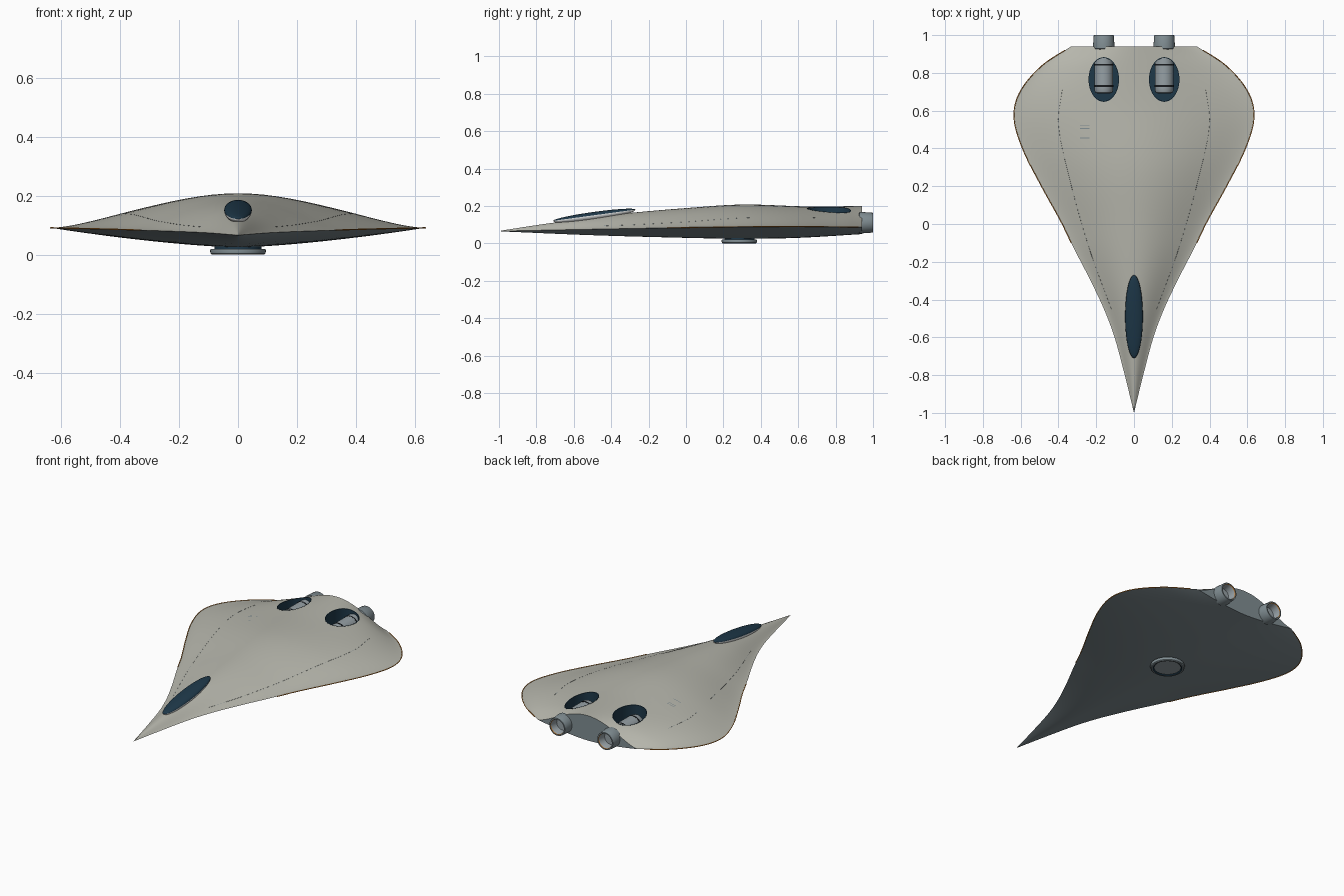
import bpy, bmesh, math

if "Cube" in bpy.data.objects:
    bpy.data.objects.remove(bpy.data.objects["Cube"])


def material(name, rgb):
    m = bpy.data.materials.new(name)
    lin = [(c / 255 / 12.92 if c < 11 else ((c / 255 + 0.055) / 1.055) ** 2.4) for c in rgb]
    m.diffuse_color = (*lin, 1)
    m.use_nodes = True
    m.node_tree.nodes["Principled BSDF"].inputs["Base Color"].default_value = m.diffuse_color
    return m


HULL = material("warm grey", (183, 183, 173))
STEEL = material("blue grey", (128, 141, 146))
CASING = material("engine grey", (150, 160, 165))
WHITE = material("off white", (232, 234, 234))
GLASS = material("deep blue", (30, 56, 73))
BLACK = material("near black", (24, 27, 30))
ORANGE = material("orange", (205, 128, 45))


def curve(points, y):
    """Smooth interpolation through (y, value) points."""
    n = len(points)

    def slope(i):
        a, b = points[max(i - 1, 0)], points[min(i + 1, n - 1)]
        return (b[1] - a[1]) / (b[0] - a[0])
    for i in range(n - 1):
        (y0, v0), (y1, v1) = points[i], points[i + 1]
        if y <= y1 or i == n - 2:
            h = y1 - y0
            t = (y - y0) / h
            return ((2*t**3 - 3*t*t + 1) * v0 + (t**3 - 2*t*t + t) * h * slope(i)
                    + (3*t*t - 2*t**3) * v1 + (t**3 - t*t) * h * slope(i + 1))


WIDTH = [(-1, 0), (-.8, .049), (-.6, .103), (-.46, .155), (-.3, .23), (-.135, .315), (.01, .385),
         (.21, .495), (.40, .59), (.565, .635), (.70, .603), (.84, .485), (.94, .333)]
TOP = [(-1, .067), (-.75, .105), (-.5, .138), (-.3, .163), (0, .189), (.3, .208), (.65, .198), (.94, .2)]
EDGE = [(-1, .066), (-.5, .076), (.2, .088), (.6, .091), (.94, .087)]
BASE = [(-1, .065), (-.5, .044), (0, .03), (.3, .025), (.6, .03), (.94, .05)]
SEAM = [(-.45, .12), (-.135, .235), (.235, .34), (.53, .40), (.71, .38)]


def top_z(x, y):
    u = min(abs(x) / curve(WIDTH, y), 1)
    e = curve(EDGE, y)
    return e + (curve(TOP, y) - e) * (1 - u * u) ** 1.65


def base_z(x, y):
    u = min(abs(x) / curve(WIDTH, y), 1)
    e = curve(EDGE, y)
    return e - (e - curve(BASE, y)) * (1 - u ** 1.6)


def smooth(ob, angle=35):
    bpy.ops.object.select_all(action='DESELECT')
    ob.select_set(True)
    bpy.context.view_layer.objects.active = ob
    bpy.ops.object.shade_smooth_by_angle(angle=math.radians(angle))


def finish(bm, name, mats, angle=35):
    bmesh.ops.recalc_face_normals(bm, faces=bm.faces)
    me = bpy.data.meshes.new(name)
    bm.to_mesh(me)
    bm.free()
    ob = bpy.data.objects.new(name, me)
    bpy.context.collection.objects.link(ob)
    for m in mats:
        me.materials.append(m)
    smooth(ob, angle)
    return ob


def lathe(name, profile, mats, place, seg=40, mat_of=None):
    """Revolve (radius, height) points; place maps the local point to the model."""
    bm = bmesh.new()
    rings = [[bm.verts.new(place(r * math.cos(2*math.pi*k/seg), r * math.sin(2*math.pi*k/seg), h))
              for k in range(seg)] for r, h in profile]
    n = len(rings)
    for i in range(n - 1):
        for k in range(seg):
            f = bm.faces.new((rings[i][k], rings[i][(k+1) % seg],
                              rings[i+1][(k+1) % seg], rings[i+1][k]))
            f.material_index = mat_of[i] if mat_of else 0
    for i, ring in ((0, rings[0]), (n - 1, rings[-1])):
        f = bm.faces.new(ring)
        f.material_index = mat_of[i] if mat_of else 0
    return finish(bm, name, mats)


def line(name, points, radius, mat):
    """Thin round strip along a path."""
    cu = bpy.data.curves.new(name, 'CURVE')
    cu.dimensions, cu.bevel_depth, cu.bevel_resolution = '3D', radius, 1
    sp = cu.splines.new('POLY')
    sp.points.add(len(points) - 1)
    for p, co in zip(sp.points, points):
        p.co = (*co, 1)
    cu.materials.append(mat)
    bpy.context.collection.objects.link(bpy.data.objects.new(name, cu))


# Hull: lens sections lofted from the nose point to the flat tail
N, S = 40, 72
bm = bmesh.new()
nose = bm.verts.new((0, -1, .066))
rings = []
for s in range(1, S + 1):
    y = -1 + 1.94 * s / S
    w = curve(WIDTH, y)
    us = [math.sin(math.pi / 2 * (-1 + 2 * i / N)) for i in range(N + 1)]
    ring = [bm.verts.new((u * w, y, top_z(u * w, y))) for u in us]
    ring += [bm.verts.new((u * w, y, base_z(u * w, y))) for u in us[-2:0:-1]]
    rings.append(ring)
M = 2 * N
for k in range(M):
    idx = 0 if k < N else 1
    bm.faces.new((nose, rings[0][k], rings[0][(k+1) % M])).material_index = idx
    for a, b in zip(rings, rings[1:]):
        bm.faces.new((a[k], a[(k+1) % M], b[(k+1) % M], b[k])).material_index = idx
bm.faces.new(rings[-1]).material_index = 1
hull = finish(bm, "hull", [HULL, STEEL], 30)

# Engine wells cut into the upper hull
EX, WY = .16, .765
for side in (-1, 1):
    def well(a, b, h, side=side):
        x, y = side * EX + a * .08, WY + b * .117
        return (x, y, top_z(x, y) + .0008 if h == 1 else h)
    cutter = lathe("well_cutter", [(1, .075), (1, .4)], [], well, 48)
    mod = hull.modifiers.new("well", 'BOOLEAN')
    mod.operation, mod.solver, mod.object = 'DIFFERENCE', 'EXACT', cutter
    bpy.context.view_layer.objects.active = hull
    bpy.ops.object.modifier_apply(modifier=mod.name)
    bpy.data.objects.remove(cutter)
    # Dark lining flush with the hull skin
    lathe("well_lining", [(1.01, .07), (1.01, 1), (.975, 1), (.975, .08)], [GLASS], well, 48)
smooth(hull, 30)

# Engines: rounded intake, banded casing and hollow nozzle
for side in (-1, 1):
    def engine(a, b, h, side=side):
        return (side * EX + a, h, .111 + b)
    lathe("engine", [(.03, .69), (.045, .695), (.05, .71), (.05, .726), (.051, .726), (.051, .736),
                     (.05, .736), (.05, .84), (.051, .84), (.051, .848), (.05, .848), (.05, .925),
                     (.057, .928), (.057, .942), (.053, .998), (.052, 1), (.045, 1),
                     (.043, .996), (.038, .95)],
          [CASING, BLACK, ORANGE, STEEL], engine,
          mat_of=[0, 0, 0, 1, 1, 1, 0, 1, 1, 1, 0, 3, 3, 3, 3, 3, 2, 0, 0])

# Canopy: slim tilted glass dome over a narrow light sill
bm = bmesh.new()
bmesh.ops.create_uvsphere(bm, u_segments=32, v_segments=20, radius=1)
for f in bm.faces:
    f.material_index = 0 if f.calc_center_median().z > 0 else 1
for v in bm.verts:
    x, y, z = v.co
    v.co = (x * .047, -.49 + y * .22, .151 + y * .03 + z * (.018 if z > 0 else .03))
finish(bm, "canopy", [GLASS, WHITE], 60)

# Belly hatch: dark neck, pale rim and a light recessed disc
lathe("belly_hatch", [(.08, .045), (.08, .02), (.093, .02), (.095, .014), (.093, .004), (.088, 0),
                      (.08, 0), (.073, .005)],
      [STEEL, GLASS, CASING], lambda a, b, h: (a, .285 + b, h),
      mat_of=[1, 1, 0, 0, 0, 0, 1, 2])

# Orange trim along the wing edges and fine seams on the upper skin
for side in (-1, 1):
    ys = [-.1 + 1.02 * i / 49 for i in range(50)]
    line("edge_trim", [(side * (curve(WIDTH, y) + .0005), y, curve(EDGE, y)) for y in ys], .0024, ORANGE)
    ys = [-.45 + 1.16 * i / 49 for i in range(50)]
    line("skin_seam", [(side * curve(SEAM, y), y, top_z(curve(SEAM, y), y)) for y in ys], .0005, STEEL)

# Three small vent slits on the left upper hull
bm = bmesh.new()
for y in (.455, .505, .52):
    bm.faces.new([bm.verts.new((x, yy, top_z(x, yy) + .0015)) for x, yy in
                  ((-.285, y - .002), (-.235, y - .002), (-.235, y + .002), (-.285, y + .002))])
finish(bm, "vent_slits", [STEEL])
